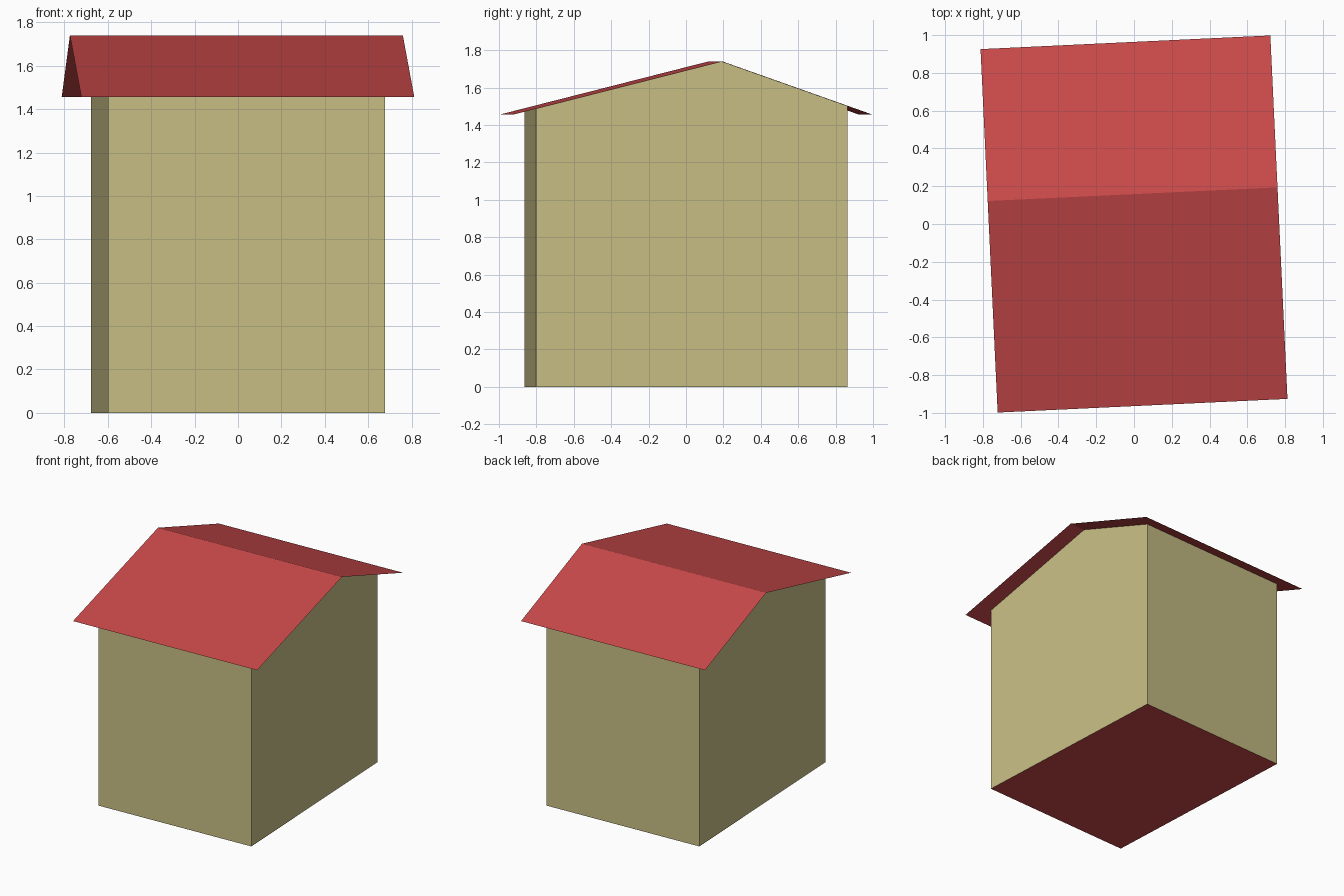
import bpy
import math

cube = bpy.data.objects.get("Cube")
if cube:
    bpy.data.objects.remove(cube, do_unlink=True)

TURN = math.radians(2.7)          # the whole house stands slightly turned
EAVE_Y, EAVE_Z = 0.963, 1.455     # roof edge
RIDGE_Y, RIDGE_Z = 0.158, 1.74    # off-centre ridge
ROOF_X = 0.768
WALL_X, WALL_Y = 0.638, 0.833


def make_material(name, color):
    mat = bpy.data.materials.new(name)
    mat.use_nodes = True
    mat.diffuse_color = color
    mat.node_tree.nodes["Principled BSDF"].inputs["Base Color"].default_value = color
    return mat


def roof_height(y):
    """Height of the roof sheet at a depth y."""
    edge = EAVE_Y if y > RIDGE_Y else -EAVE_Y
    t = (y - edge) / (RIDGE_Y - edge)
    return EAVE_Z + t * (RIDGE_Z - EAVE_Z)


def extrude_profile(name, profile, half_width, strips, ends, materials):
    """Sweep a (y, z) profile along x; strips are profile edges to fill."""
    n = len(profile)
    verts = [(x, y, z) for x in (-half_width, half_width) for y, z in profile]
    faces = [(a, n + a, n + b, b) for a, b in strips]
    if ends:
        faces += [tuple(reversed(range(n))), tuple(range(n, 2 * n))]
    mesh = bpy.data.meshes.new(name)
    mesh.from_pydata(verts, [], faces)
    for mat in materials:
        mesh.materials.append(mat)
    obj = bpy.data.objects.new(name, mesh)
    obj.rotation_euler.z = TURN
    bpy.context.collection.objects.link(obj)
    return obj


red = make_material("roof red", (0.58, 0.066, 0.068, 1))
sand = make_material("wall sand", (0.58, 0.52, 0.235, 1))

# Walls and gables, open under the roof, with a red floor
wall_profile = [(-WALL_Y, 0), (WALL_Y, 0), (WALL_Y, roof_height(WALL_Y)),
                (RIDGE_Y, RIDGE_Z), (-WALL_Y, roof_height(-WALL_Y))]
walls = extrude_profile("walls", wall_profile, WALL_X,
                        [(1, 0), (2, 1), (0, 4)], True, [sand, red])
for face in walls.data.polygons:
    face.material_index = 1 if abs(face.normal.z) > 0.9 else 0

# Thin two-sided pitched roof
roof_profile = [(-EAVE_Y, EAVE_Z), (RIDGE_Y, RIDGE_Z), (EAVE_Y, EAVE_Z)]
extrude_profile("roof", roof_profile, ROOF_X, [(0, 1), (1, 2)], False, [red])
